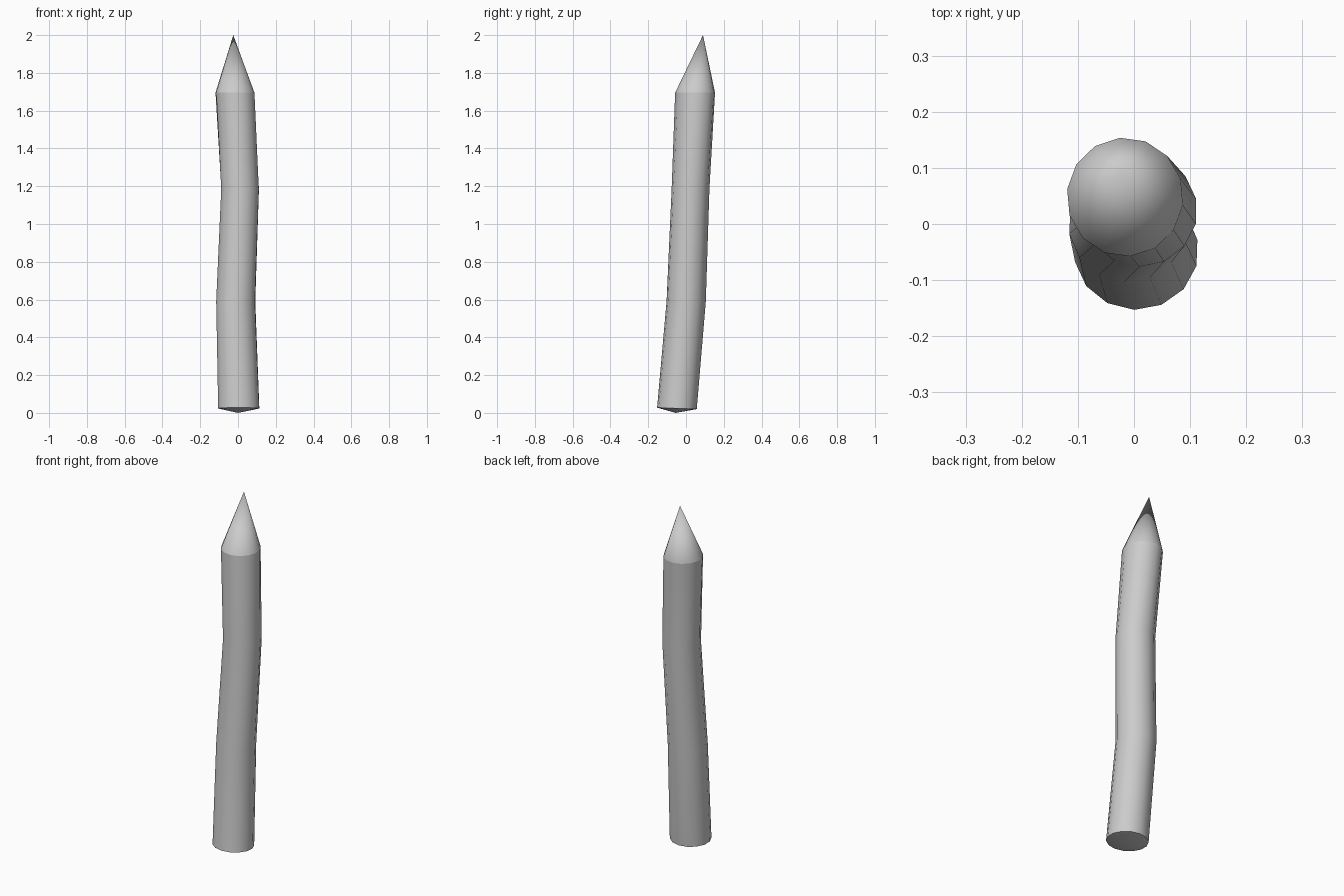
import bpy, bmesh, math

if "Cube" in bpy.data.objects:
    bpy.data.objects.remove(bpy.data.objects["Cube"])

SIDES = 14
# rings along the crooked log: centre x, y, z, radius x, radius y, phase in degrees
RINGS = [
    (0.004, -0.048, 0.024, 0.111, 0.105, 11),
    (-0.012, 0.001, 0.59, 0.105, 0.104, 10),
    (0.011, 0.024, 1.185, 0.102, 0.100, 12),
    (-0.016, 0.048, 1.695, 0.104, 0.106, 18),
]
FOOT = (0.0, -0.055, 0.0)
TIP = (-0.025, 0.09, 2.0)

bm = bmesh.new()
loops = []
for i, (cx, cy, cz, rx, ry, phase) in enumerate(RINGS):
    ring = []
    for k in range(SIDES):
        a = math.radians(phase) + 2 * math.pi * k / SIDES
        tilt = -0.004 * math.sin(a) if i == 0 else 0
        ring.append(bm.verts.new((cx + rx * math.cos(a), cy + ry * math.sin(a), cz + tilt)))
    loops.append(ring)

# bark sides
for lower, upper in zip(loops, loops[1:]):
    for k in range(SIDES):
        n = (k + 1) % SIDES
        bm.faces.new((lower[k], lower[n], upper[n], upper[k]))

# shallow foot cone and sharpened tip
foot, tip = bm.verts.new(FOOT), bm.verts.new(TIP)
for k in range(SIDES):
    n = (k + 1) % SIDES
    bm.faces.new((loops[0][n], loops[0][k], foot))
    bm.faces.new((loops[-1][k], loops[-1][n], tip))
bmesh.ops.recalc_face_normals(bm, faces=bm.faces)

# smooth faces, with hard edges around the cut ends
for f in bm.faces:
    f.smooth = True
for ring in (loops[0], loops[-1]):
    for k in range(SIDES):
        bm.edges.get((ring[k], ring[(k + 1) % SIDES])).smooth = False

mesh = bpy.data.meshes.new("wooden_stake")
bm.to_mesh(mesh)
bm.free()
bpy.context.collection.objects.link(bpy.data.objects.new("wooden_stake", mesh))
